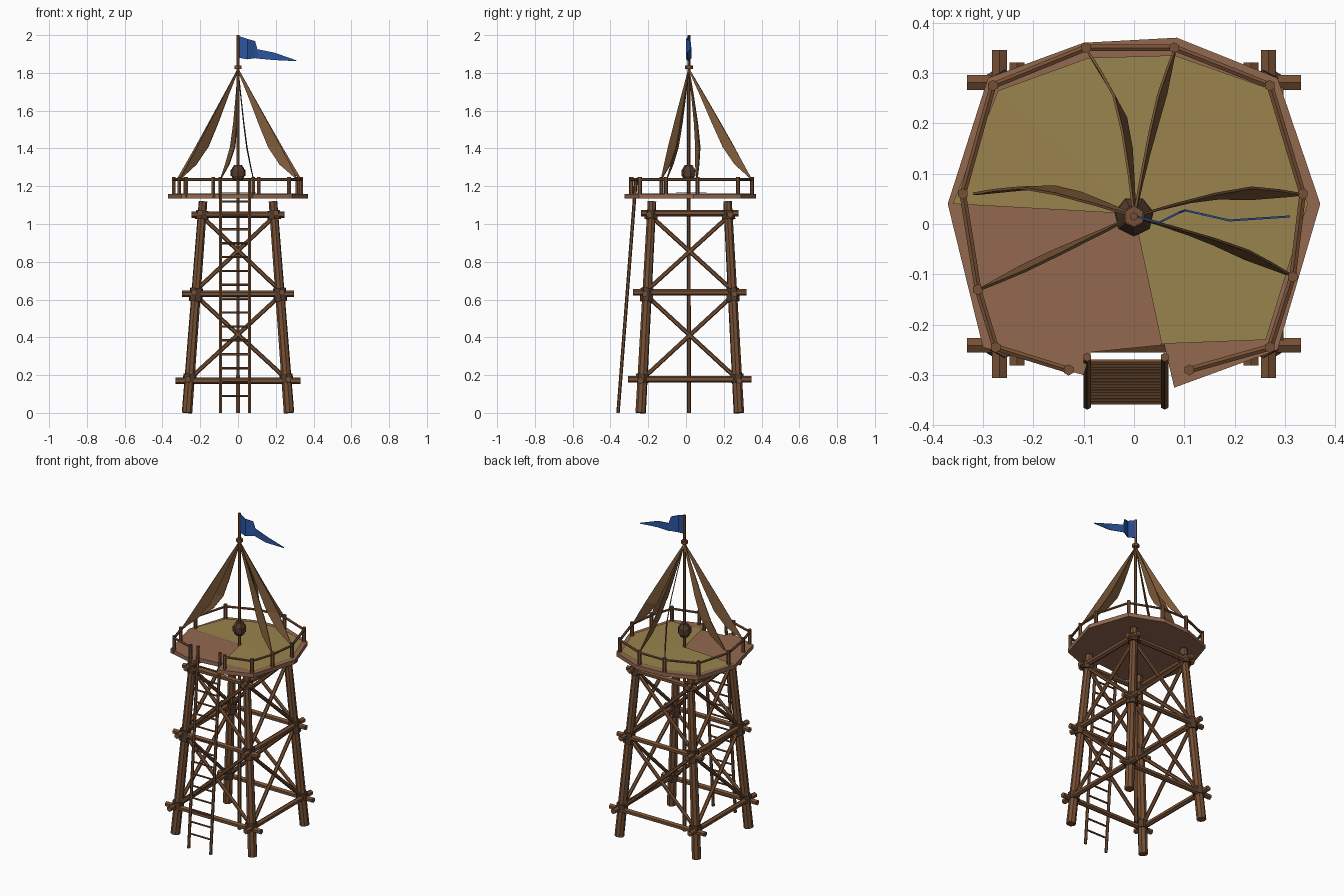
import bpy, bmesh, math
from mathutils import Vector

if "Cube" in bpy.data.objects:
    bpy.data.objects.remove(bpy.data.objects["Cube"])

def mat(name, r, g, b):
    m = bpy.data.materials.new(name)
    m.diffuse_color = (r, g, b, 1)
    m.use_nodes = True
    m.node_tree.nodes["Principled BSDF"].inputs["Base Color"].default_value = m.diffuse_color
    return m

WOOD = mat("wood", 0.18, 0.08, 0.035)
ROPE = mat("dark_rope", 0.085, 0.045, 0.025)
STRAW = mat("straw", 0.32, 0.23, 0.075)
PLANK = mat("plank", 0.29, 0.14, 0.08)
CLOTH = mat("cloth", 0.2, 0.1, 0.04)
BLUE = mat("blue", 0.025, 0.09, 0.36)
CY = 0.02  # tower centre in y

def finish(bm, name, *mats):
    me = bpy.data.meshes.new(name)
    bm.to_mesh(me)
    bm.free()
    ob = bpy.data.objects.new(name, me)
    for m in mats:
        me.materials.append(m)
    bpy.context.collection.objects.link(ob)
    return ob

def add_rod(bm, a, b, r1, r2=None, sides=6):
    a, b = Vector(a), Vector(b)
    d = b - a
    M = d.to_track_quat('Z', 'Y').to_matrix().to_4x4()
    M.translation = (a + b) / 2
    bmesh.ops.create_cone(bm, cap_ends=True, segments=sides, radius1=r1,
                          radius2=r1 if r2 is None else r2, depth=d.length, matrix=M)

def rods(name, pairs, r1, r2=None, sides=6, m=WOOD):
    bm = bmesh.new()
    for a, b in pairs:
        add_rod(bm, a, b, r1, r2, sides)
    return finish(bm, name, m)

def leg(sx, sy, z):
    t = z / 1.12
    return Vector((sx * (0.27 - 0.085 * t), CY + sy * (0.26 - 0.06 * t), z))

corners = [(-1, -1), (1, -1), (1, 1), (-1, 1)]

# four leaning legs
rods("legs", [(leg(*c, 0), leg(*c, 1.12)) for c in corners], 0.028, 0.023, 8)

# horizontal beams on three levels, running past the legs
beams = []
for z, over in ((0.17, 0.075), (0.63, 0.075), (1.05, 0.055)):
    p = leg(1, 1, z)
    hx, hy = p.x, p.y - CY
    for s in (-1, 1):
        beams.append(((-hx - over, CY + s * (hy + 0.01), z), (hx + over, CY + s * (hy + 0.01), z)))
        beams.append(((s * (hx + 0.01), CY - hy - over, z + 0.008), (s * (hx + 0.01), CY + hy + over, z + 0.008)))
rods("cross_beams", beams, 0.017)

# diagonal braces, an X on each side of both tiers
braces = []
for i in range(4):
    c, d = corners[i], corners[(i + 1) % 4]
    for lo, hi in ((0.18, 0.62), (0.65, 1.04)):
        braces.append((leg(*c, lo), leg(*d, hi)))
        braces.append((leg(*d, lo), leg(*c, hi)))
rods("diagonal_braces", braces, 0.0115)

# rope lashings at the joints
lash = []
for c in corners:
    for lo, hi in ((0.16, 0.205), (0.59, 0.66), (1.025, 1.07)):
        lash.append((leg(*c, lo), leg(*c, hi)))
rods("rope_lashings", lash, 0.036, 0.036, 7, ROPE)

# platform with a notch for the ladder
outline = [(-0.10, 0.36), (-0.29, 0.29), (-0.37, 0.04), (-0.30, -0.245), (-0.10, -0.30),
           (-0.09, -0.255), (0.06, -0.24), (0.08, -0.325), (0.285, -0.25), (0.37, 0.04),
           (0.285, 0.29), (0.085, 0.37)]
bm = bmesh.new()
top = [bm.verts.new((x, y, 1.16)) for x, y in outline]
low = [bm.verts.new((x, y, 1.135)) for x, y in outline]
ct, cb = bm.verts.new((0, CY, 1.162)), bm.verts.new((0, CY, 1.135))
for i in range(len(outline)):
    j = (i + 1) % len(outline)
    bm.faces.new((ct, top[i], top[j]))
    bm.faces.new((cb, low[j], low[i]))
    bm.faces.new((top[i], low[i], low[j], top[j]))
finish(bm, "platform", PLANK)

# straw covering over most of the floor
bm = bmesh.new()
c = bm.verts.new((0, CY, 1.166))
cover = [(0.055, -0.238), (0.262, -0.23), (0.345, 0.04), (0.265, 0.27), (0.08, 0.335),
         (-0.09, 0.33), (-0.27, 0.265), (-0.36, 0.04)]
rim = [bm.verts.new((x, y, 1.164)) for x, y in cover]
for a, b in zip(rim, rim[1:]):
    bm.faces.new((c, a, b))
finish(bm, "straw_floor", STRAW)

# railing posts and rail, open at the ladder
posts = [(0.11, -0.29), (0.27, -0.245), (0.315, -0.105), (0.335, 0.06), (0.27, 0.275), (0.08, 0.35),
         (-0.095, 0.35), (-0.28, 0.275), (-0.34, 0.06), (-0.31, -0.13), (-0.275, -0.245), (-0.13, -0.29)]
rods("railing_posts", [((x, y, 1.14), (x, y, 1.25)) for x, y in posts], 0.011)
rods("railing", [((*a, 1.235), (*b, 1.235)) for a, b in zip(posts, posts[1:])], 0.0075)

# ladder leaning on the front
def lad(x, z):
    return (x, -0.36 + 0.077 * z, z)
rods("ladder_rails", [(lad(x, 0), lad(x, 1.24)) for x in (-0.093, 0.061)], 0.009)
rods("ladder_rungs", [(lad(-0.093, 0.09 + 0.0735 * i), lad(0.061, 0.09 + 0.0735 * i))
                      for i in range(15)], 0.006)

# central mast with its collar and rope bundle
rods("mast", [((0, 0.015, 0), (0, 0.015, 2.0))], 0.011, 0.008)
rods("mast_collar", [((0, 0.015, 1.82), (0, 0.015, 1.838))], 0.021)
bm = bmesh.new()
add_rod(bm, (0, 0.015, 1.232), (0, 0.015, 1.255), 0.025, 0.036, 7)
add_rod(bm, (0, 0.015, 1.255), (0, 0.015, 1.285), 0.040, 0.040, 7)
add_rod(bm, (0, 0.015, 1.285), (0, 0.015, 1.312), 0.038, 0.022, 7)
finish(bm, "mast_rope_bundle", ROPE)

# hanging cloth strips: straight outer edge, sagging inner edge
def strip(name, x, y, bend, width):
    a, b = Vector((0, 0.015, 1.825)), Vector((x, y, 1.245))
    out = Vector((x, y - 0.015, 0)).normalized()
    side = Vector((-out.y, out.x, 0))
    bm = bmesh.new()
    rows = []
    for t, w, s in ((0, 0.1, 0), (0.25, 0.4, 0.5), (0.5, 0.75, 0.9), (0.72, 1, 1),
                    (0.88, 0.8, 0.5), (1, 0.15, 0)):
        p = a.lerp(b, t) + side * bend * s
        q = p - out * width * w - side * 0.012 * w
        rows.append([bm.verts.new(v) for v in (p, q)])
    for r, n in zip(rows, rows[1:]):
        bm.faces.new((r[0], n[0], n[1], r[1]))
    ob = finish(bm, name, CLOTH)
    so = ob.modifiers.new("thickness", 'SOLIDIFY')
    so.thickness = 0.005
    so.offset = 0

for i, (x, y, bend, w) in enumerate([(-0.09, 0.34, -0.025, 0.05), (0.08, 0.345, 0.01, 0.06),
                                     (-0.32, 0.06, -0.025, 0.07), (0.33, 0.06, 0.025, 0.07),
                                     (0.31, -0.1, 0.015, 0.07), (-0.305, -0.13, 0.005, 0.07)]):
    strip("cloth_strip_%d" % (i + 1), x, y, bend, w)

# pennant flag with a slight wave
bm = bmesh.new()
rows = [[bm.verts.new((x, 0.015 + dy, z)) for z in (zt, zb)] for x, dy, zt, zb in
        ((0.005, 0, 1.995, 1.88), (0.05, -0.012, 1.98, 1.872), (0.09, 0.008, 1.968, 1.878),
         (0.102, 0.012, 1.925, 1.876), (0.19, -0.008, 1.908, 1.868), (0.31, 0, 1.866, 1.862))]
for r, n in zip(rows, rows[1:]):
    bm.faces.new((r[0], r[1], n[1], n[0]))
flag = finish(bm, "flag", BLUE)
so = flag.modifiers.new("thickness", 'SOLIDIFY')
so.thickness = 0.004
so.offset = 0
